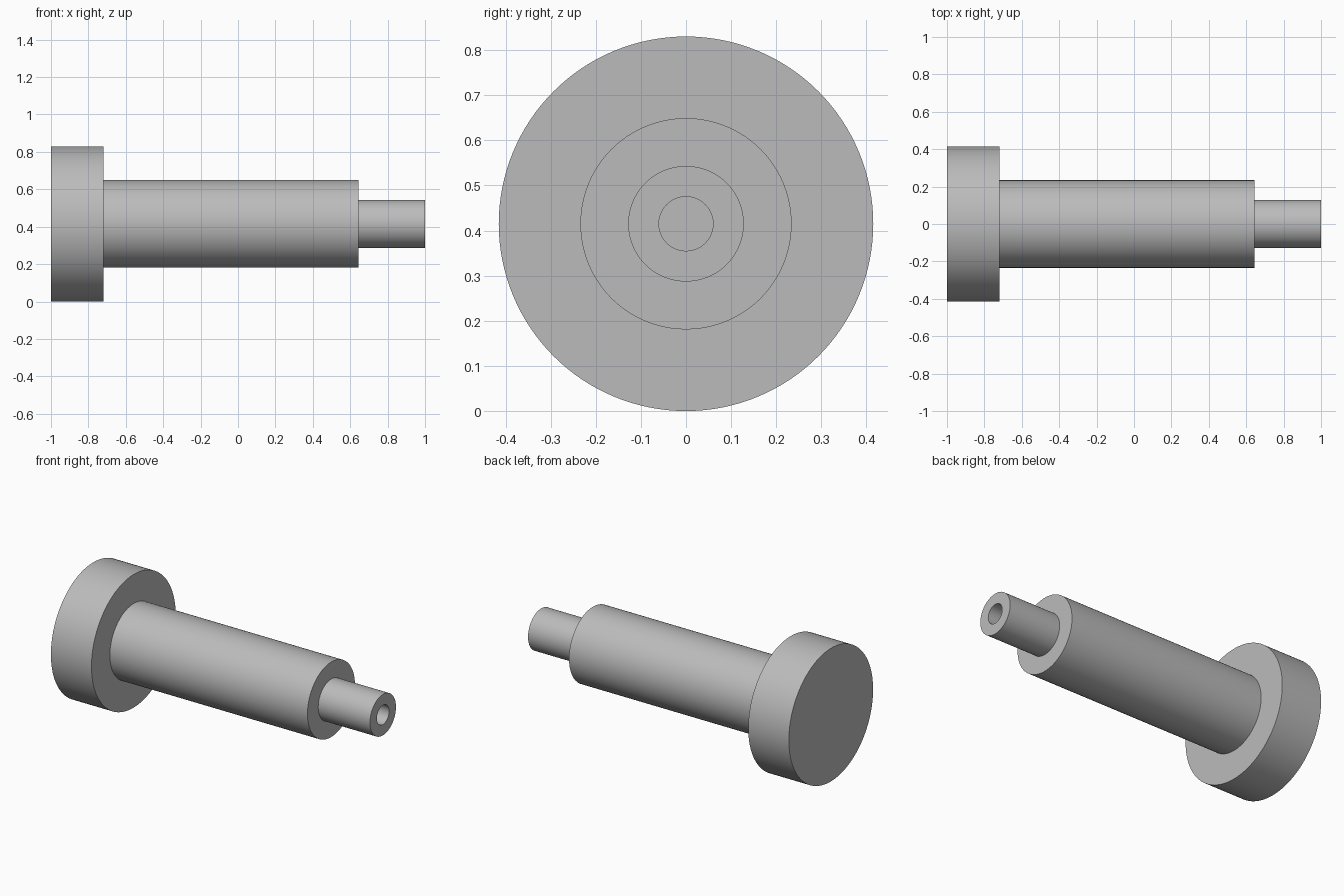
import bpy
import bmesh
from math import radians, tau
from mathutils import Vector

cube = bpy.data.objects.get("Cube")
if cube:
    bpy.data.objects.remove(cube, do_unlink=True)

SEGMENTS = 128
HEAD_R, SHAFT_R, TIP_R, BORE_R = 0.415, 0.234, 0.128, 0.06
HEAD_X, SHOULDER_X, BORE_X = -0.72, 0.643, 0.64

# Plain machined metal
metal = bpy.data.materials.new("grey metal")
metal.use_nodes = True
grey = (0.5, 0.5, 0.5, 1)
metal.diffuse_color = grey
metal.node_tree.nodes["Principled BSDF"].inputs["Base Color"].default_value = grey

# Half section (x, radius): head, shaft, tip, then the blind bore in the tip
section = [
    (-1, 0), (-1, HEAD_R), (HEAD_X, HEAD_R),
    (HEAD_X, SHAFT_R), (SHOULDER_X, SHAFT_R),
    (SHOULDER_X, TIP_R), (1, TIP_R),
    (1, BORE_R), (BORE_X, BORE_R), (BORE_X, 0),
]

# Turn the section around the long axis
bm = bmesh.new()
verts = [bm.verts.new((x, 0, r)) for x, r in section]
edges = [bm.edges.new(pair) for pair in zip(verts, verts[1:])]
bmesh.ops.spin(bm, geom=verts + edges, cent=Vector(), axis=Vector((1, 0, 0)),
               angle=tau, steps=SEGMENTS, use_merge=False)
bmesh.ops.remove_doubles(bm, verts=bm.verts, dist=0.0001)
bmesh.ops.recalc_face_normals(bm, faces=bm.faces)
mesh = bpy.data.meshes.new("stepped_pin")
bm.to_mesh(mesh)
bm.free()

pin = bpy.data.objects.new("stepped_pin", mesh)
pin.location.z = HEAD_R
mesh.materials.append(metal)
bpy.context.collection.objects.link(pin)

# Smooth barrels with crisp shoulders
bpy.ops.object.select_all(action='DESELECT')
pin.select_set(True)
bpy.context.view_layer.objects.active = pin
bpy.ops.object.shade_smooth_by_angle(angle=radians(30))
